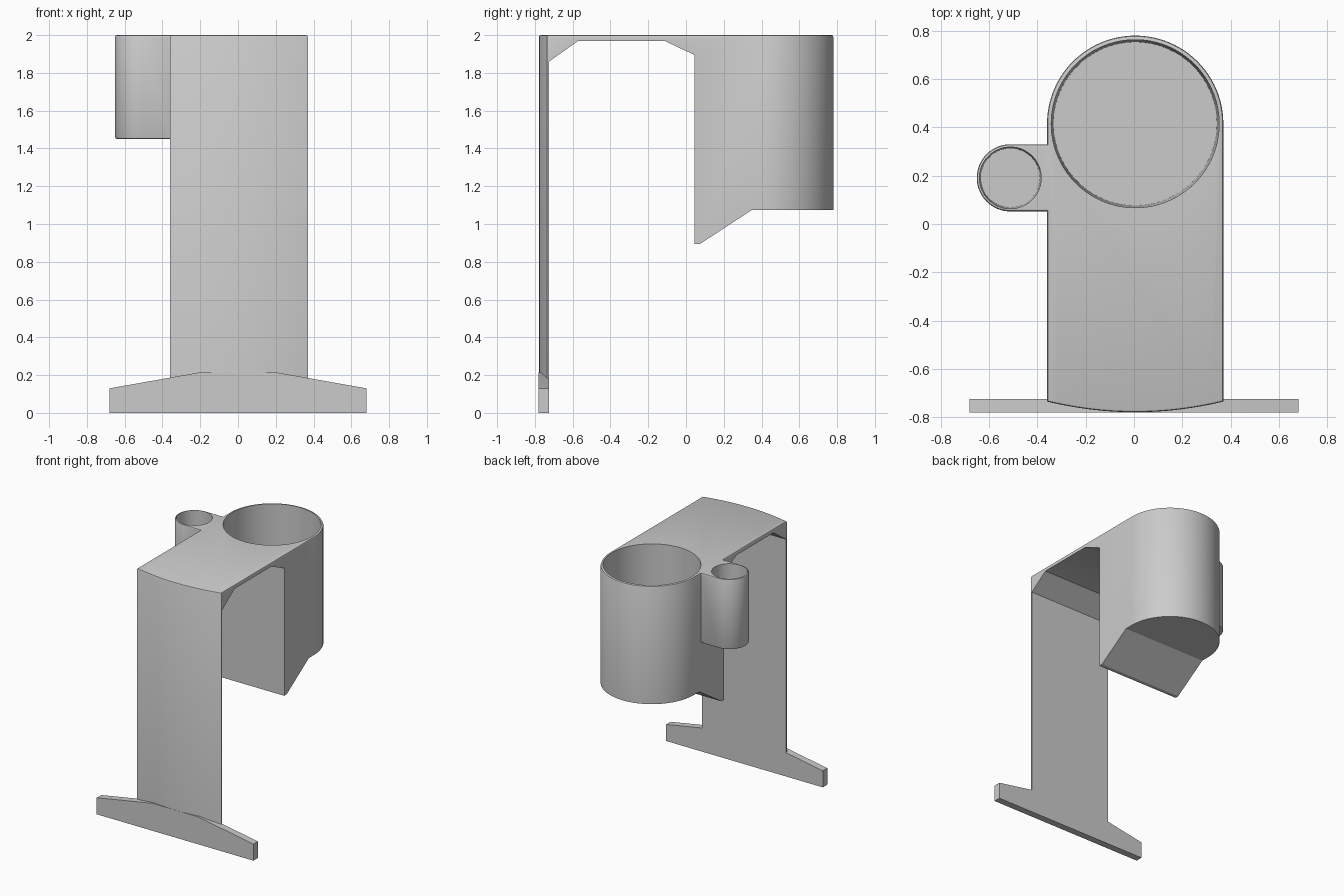
import bpy, bmesh
from math import sin, cos, pi
from mathutils import Vector

cube = bpy.data.objects.get("Cube")
if cube:
    bpy.data.objects.remove(cube, do_unlink=True)

grey = bpy.data.materials.new("plain grey")
grey.use_nodes = True
grey.diffuse_color = (0.6, 0.6, 0.6, 1)
grey.node_tree.nodes["Principled BSDF"].inputs["Base Color"].default_value = (0.6, 0.6, 0.6, 1)


def finish(name, bm):
    bmesh.ops.recalc_face_normals(bm, faces=bm.faces)
    mesh = bpy.data.meshes.new(name)
    bm.to_mesh(mesh)
    bm.free()
    mesh.materials.append(grey)
    obj = bpy.data.objects.new(name, mesh)
    bpy.context.collection.objects.link(obj)
    return obj


def prism(name, outline, axis, low, high, round_ends=()):
    """Extrude a 2D outline along an axis; round the rims at the given z heights."""
    bm = bmesh.new()
    place = {"x": lambda a, b: (low, a, b),
             "y": lambda a, b: (a, low, b),
             "z": lambda a, b: (a, b, low)}[axis]
    face = bm.faces.new([bm.verts.new(place(a, b)) for a, b in outline])
    new = bmesh.ops.extrude_face_region(bm, geom=[face])["geom"]
    step = Vector([high - low if axis == k else 0 for k in "xyz"])
    bmesh.ops.translate(bm, vec=step, verts=[g for g in new if isinstance(g, bmesh.types.BMVert)])
    bmesh.ops.recalc_face_normals(bm, faces=bm.faces)
    rims = [e for e in bm.edges
            if any(all(abs(v.co.z - z) < 1e-4 for v in e.verts) for z in round_ends)]
    if rims:
        bmesh.ops.bevel(bm, geom=rims, offset=0.01, segments=2, profile=0.5, affect="EDGES")
    return finish(name, bm)


def bore(name, x, y, r_floor, r_top, floor):
    """Slightly tapered round cutter reaching just above the top."""
    bm = bmesh.new()
    depth = 2.02 - floor
    bmesh.ops.create_cone(bm, cap_ends=True, segments=96, radius1=r_floor, radius2=r_top, depth=depth)
    bmesh.ops.translate(bm, vec=(x, y, floor + depth / 2), verts=bm.verts)
    return finish(name, bm)


def combine(target, tool, operation):
    mod = target.modifiers.new(operation, "BOOLEAN")
    mod.operation, mod.object, mod.solver = operation, tool, "EXACT"
    bpy.context.view_layer.objects.active = target
    bpy.ops.object.modifier_apply(modifier=mod.name)
    bpy.data.objects.remove(tool, do_unlink=True)


def arc(cx, cy, r, start, end, n):
    return [(cx + r * cos(start + (end - start) * i / n),
             cy + r * sin(start + (end - start) * i / n)) for i in range(n + 1)]


# Plan of the whole stand: bowed front, straight sides, round back
mid, half = 0.005, 0.365
bow = [(mid + half * t, -0.735 - 0.044 * (1 - t * t)) for t in [i / 16 - 1 for i in range(33)]]
plan = bow + arc(mid, 0.415, half, 0, pi, 48)
stand = prism("stand_with_cup_holder", plan, "z", 0.05, 2, [2])

# Side opening: leaves the column, top plate with gussets, and holder with sloped underside
opening = [(-0.725, -0.1), (-0.725, 1.86), (-0.57, 1.97), (-0.115, 1.97), (0.045, 1.895),
           (0.045, 0.895), (0.075, 0.895), (0.35, 1.075), (1, 1.075), (1, -0.1)]
combine(stand, prism("opening_cutter", opening, "x", -1, 1), "DIFFERENCE")

# Small side holder
pod = [(-0.31, 0.33)] + arc(-0.512, 0.191, 0.139, pi / 2, 3 * pi / 2, 32) + [(-0.31, 0.052)]
combine(stand, prism("small_holder", pod, "z", 1.45, 2, [1.45, 2]), "UNION")

# Round pockets
combine(stand, bore("large_bore", mid, 0.415, 0.338, 0.348, 1.105), "DIFFERENCE")
combine(stand, bore("small_bore", -0.512, 0.191, 0.122, 0.128, 1.48), "DIFFERENCE")

# Wide foot with sloping shoulders
right = [(0.68, 0), (0.68, 0.13), (0.2, 0.215)]
foot = prism("foot", right + [(-x, z) for x, z in reversed(right)], "y", -0.78, -0.725)

for obj in (stand, foot):
    bpy.ops.object.select_all(action="DESELECT")
    obj.select_set(True)
    bpy.context.view_layer.objects.active = obj
    bpy.ops.object.shade_smooth_by_angle(angle=pi / 6)
